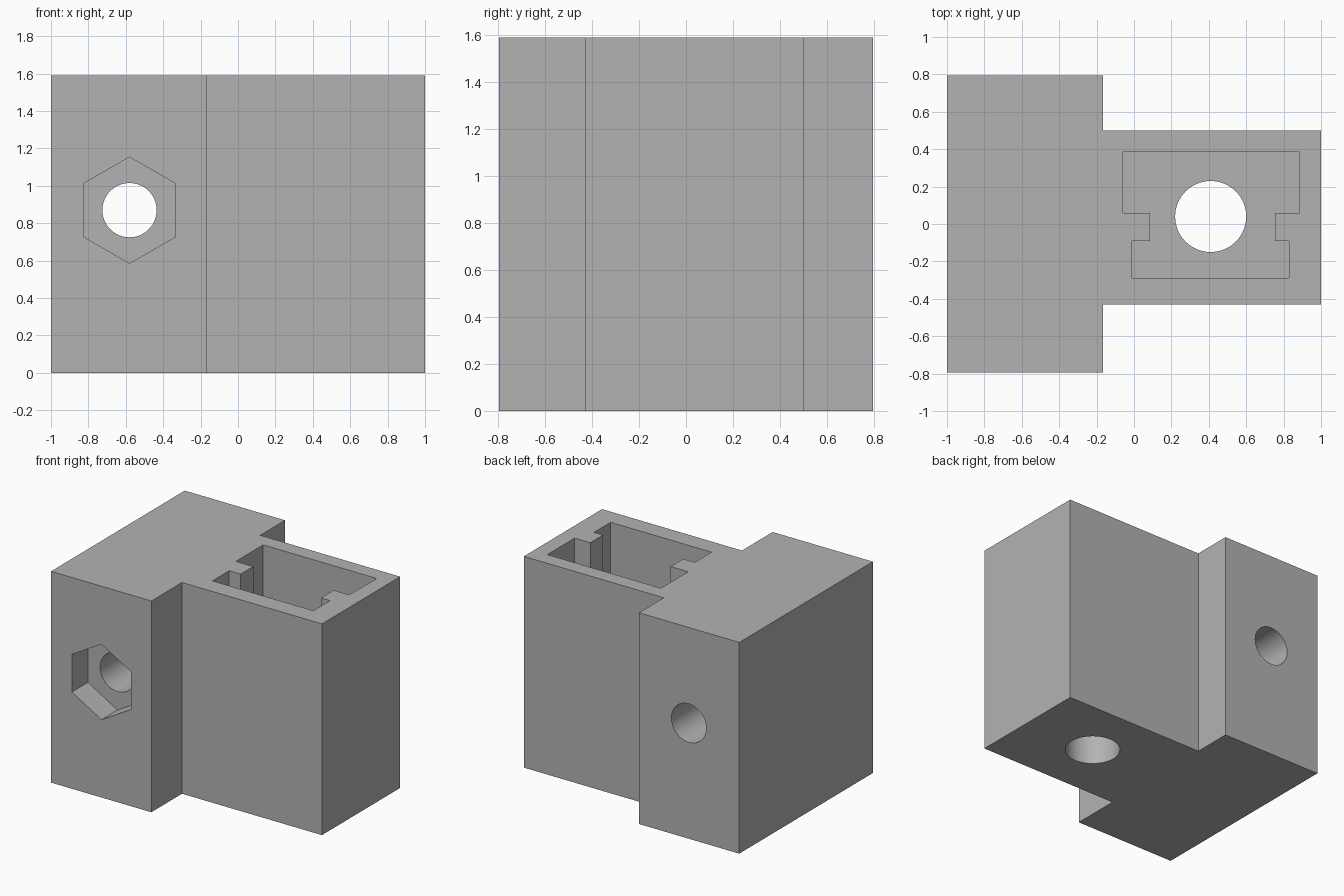
import bpy, bmesh, math
from mathutils import Matrix

if "Cube" in bpy.data.objects:
    bpy.data.objects.remove(bpy.data.objects["Cube"])

HEIGHT = 1.59
FLOOR = 0.25            # thickness under the pocket
BOLT_X, BOLT_Z = -0.58, 0.87


def finish(name, bm):
    bmesh.ops.recalc_face_normals(bm, faces=bm.faces)
    mesh = bpy.data.meshes.new(name)
    bm.to_mesh(mesh)
    bm.free()
    obj = bpy.data.objects.new(name, mesh)
    bpy.context.collection.objects.link(obj)
    return obj


def extrude_outline(name, points, z0, z1):
    bm = bmesh.new()
    face = bm.faces.new([bm.verts.new((x, y, z0)) for x, y in points])
    result = bmesh.ops.extrude_face_region(bm, geom=[face])
    top = [v for v in result["geom"] if isinstance(v, bmesh.types.BMVert)]
    bmesh.ops.translate(bm, verts=top, vec=(0, 0, z1 - z0))
    return finish(name, bm)


def prism(name, sides, radius, depth, matrix):
    bm = bmesh.new()
    bmesh.ops.create_cone(bm, cap_ends=True, segments=sides, radius1=radius,
                          radius2=radius, depth=depth, matrix=matrix)
    return finish(name, bm)


# Body: wide clamp block with a narrower sleeve on the right
body = extrude_outline("bracket_body", [
    (-1, -0.795), (-0.165, -0.795), (-0.165, -0.43), (1, -0.43),
    (1, 0.50), (-0.165, 0.50), (-0.165, 0.795), (-1, 0.795)], 0, HEIGHT)

# Stepped pocket open at the top
pocket = extrude_outline("pocket_cutter", [
    (-0.01, -0.29), (0.83, -0.29), (0.83, -0.09), (0.755, -0.09),
    (0.755, 0.06), (0.885, 0.06), (0.885, 0.385), (-0.06, 0.385),
    (-0.06, 0.06), (0.085, 0.06), (0.085, -0.09), (-0.01, -0.09)],
    FLOOR, HEIGHT + 0.2)

# Round hole through the pocket floor
floor_hole = prism("floor_hole_cutter", 64, 0.19, 1.0,
                   Matrix.Translation((0.41, 0.04, 0)))

# Bolt hole from front to back, with a hexagonal nut recess at the front
turn = Matrix.Rotation(math.pi / 2, 4, 'X')
bolt_hole = prism("bolt_hole_cutter", 64, 0.145, 3.0,
                  Matrix.Translation((BOLT_X, 0, BOLT_Z)) @ turn)
nut_recess = prism("nut_recess_cutter", 6, 0.284, 0.4,
                   Matrix.Translation((BOLT_X, -0.805, BOLT_Z)) @ turn)

# Cut the openings
cutters = [pocket, floor_hole, bolt_hole, nut_recess]
bpy.context.view_layer.objects.active = body
body.select_set(True)
for cutter in cutters:
    mod = body.modifiers.new(cutter.name, 'BOOLEAN')
    mod.operation = 'DIFFERENCE'
    mod.solver = 'EXACT'
    mod.object = cutter
    bpy.ops.object.modifier_apply(modifier=mod.name)
for cutter in cutters:
    bpy.data.objects.remove(cutter)

# Plain grey finish, smooth only inside the round holes
grey = bpy.data.materials.new("grey")
grey.diffuse_color = (0.45, 0.45, 0.45, 1)
grey.use_nodes = True
grey.node_tree.nodes["Principled BSDF"].inputs["Base Color"].default_value = grey.diffuse_color
body.data.materials.clear()
body.data.materials.append(grey)
bpy.ops.object.shade_smooth_by_angle(angle=math.radians(30))
